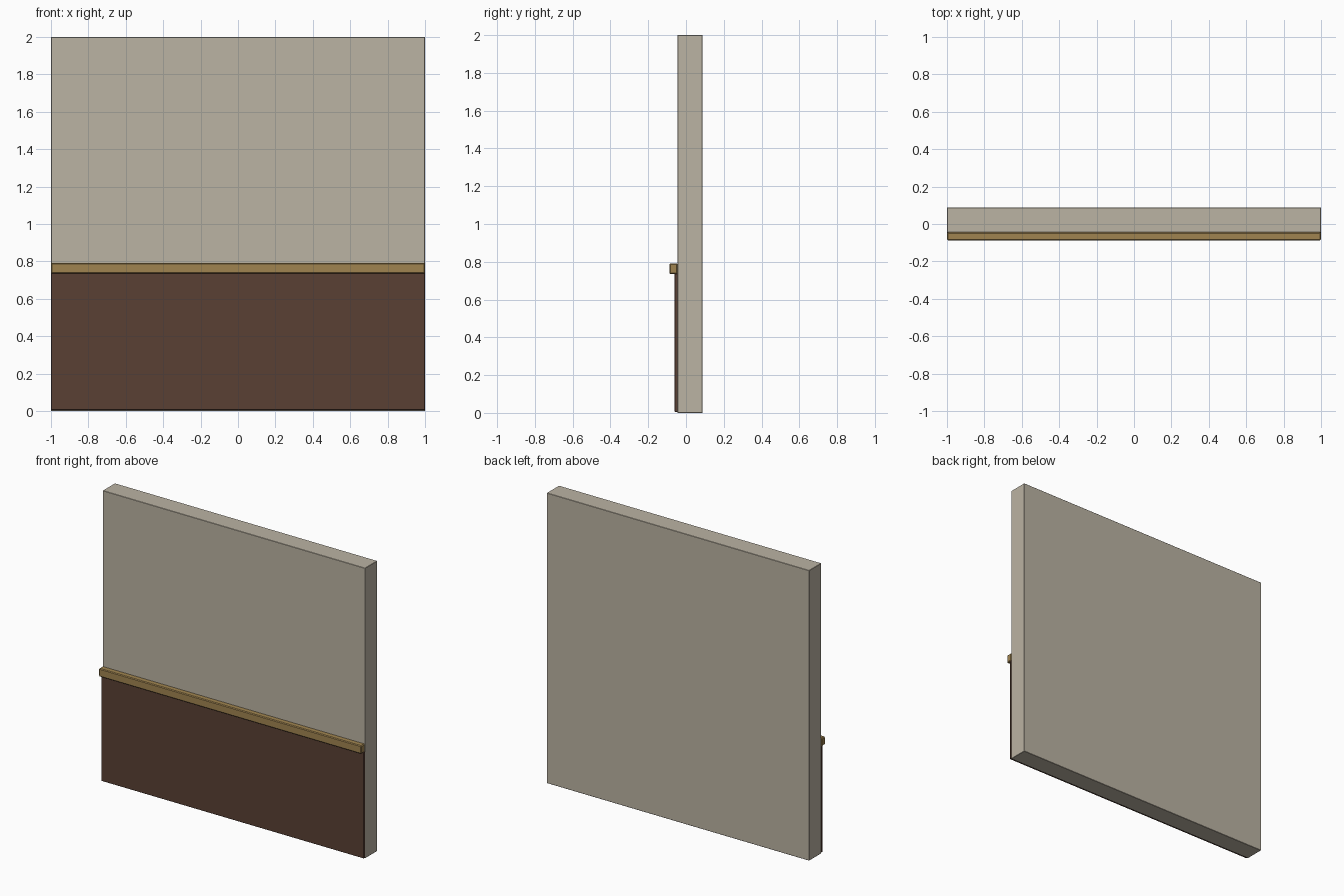
import bpy

if "Cube" in bpy.data.objects:
    bpy.data.objects.remove(bpy.data.objects["Cube"])


def lin(c):
    return c / 12.92 if c <= 0.04045 else ((c + 0.055) / 1.055) ** 2.4


def material(name, r, g, b):
    m = bpy.data.materials.new(name)
    m.diffuse_color = (lin(r / 255), lin(g / 255), lin(b / 255), 1)
    m.use_nodes = True
    m.node_tree.nodes["Principled BSDF"].inputs["Base Color"].default_value = m.diffuse_color
    return m


def box(name, y0, y1, z0, z1, mat, bevel):
    bpy.ops.mesh.primitive_cube_add(size=1, location=(0, (y0 + y1) / 2, (z0 + z1) / 2))
    ob = bpy.context.object
    ob.name = name
    ob.scale = (2, y1 - y0, z1 - z0)
    bpy.ops.object.transform_apply(location=False, rotation=False, scale=True)
    ob.data.materials.append(mat)
    if bevel:
        mod = ob.modifiers.new("soft_edges", "BEVEL")
        mod.width = bevel
        mod.segments = 1
    return ob


plaster = material("warm plaster", 187, 179, 163)
wood = material("dark wood", 90, 64, 52)
brass = material("ochre trim", 160, 132, 80)

# full-height wall slab
box("wall", -0.045, 0.0875, 0, 2, plaster, 0.002)
# thin wainscot panel on the lower front
box("wainscot_panel", -0.06, -0.043, 0.005, 0.738, wood, 0.002)
# projecting chair rail with softened edges
box("chair_rail", -0.0875, -0.045, 0.735, 0.791, brass, 0.005)
